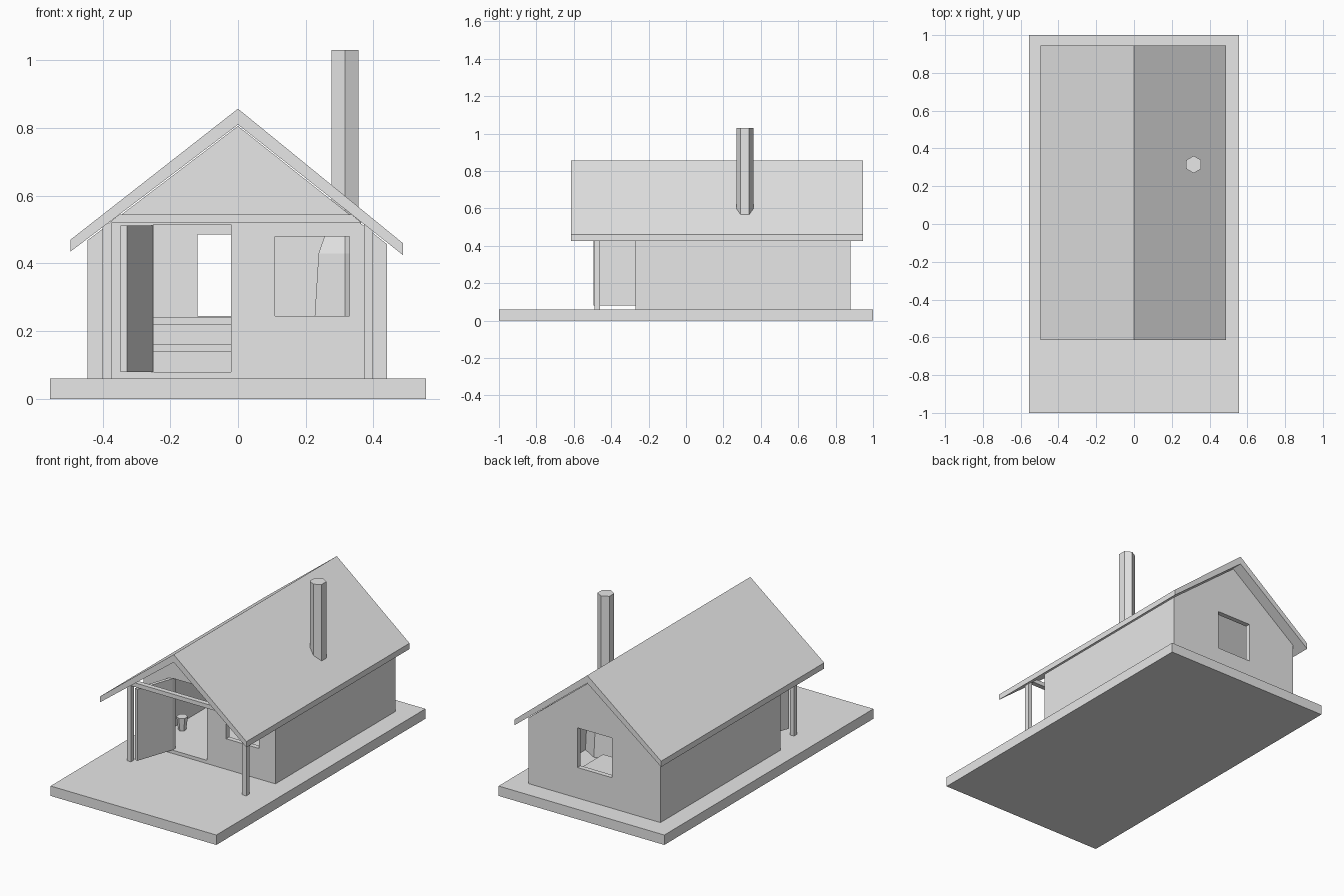
import bpy, math
from mathutils import Vector

if "Cube" in bpy.data.objects:
    bpy.data.objects.remove(bpy.data.objects["Cube"])

grey = bpy.data.materials.new("plain_grey")
grey.diffuse_color = (0.8, 0.8, 0.8, 1)
grey.use_nodes = True
grey.node_tree.nodes["Principled BSDF"].inputs["Base Color"].default_value = grey.diffuse_color


def mesh_object(name, verts, faces):
    me = bpy.data.meshes.new(name)
    me.from_pydata(verts, [], faces)
    me.update()
    me.materials.append(grey)
    ob = bpy.data.objects.new(name, me)
    bpy.context.collection.objects.link(ob)
    return ob


def prism(name, profile, y0, y1):
    """Extrude an x-z profile (counter-clockwise from the front) along y."""
    n = len(profile)
    verts = [(x, y, z) for y in (y0, y1) for x, z in profile]
    faces = [tuple(range(n)), tuple(range(2 * n - 1, n - 1, -1))]
    faces += [(i, i + n, (i + 1) % n + n, (i + 1) % n) for i in range(n)]
    return mesh_object(name, verts, faces)


def box(name, x0, x1, y0, y1, z0, z1):
    return prism(name, [(x0, z0), (x1, z0), (x1, z1), (x0, z1)], y0, y1)


def cut(ob, cutter):
    cutter.hide_render = True
    cutter.hide_viewport = True
    cutter.display_type = 'WIRE'
    mod = ob.modifiers.new("cut", 'BOOLEAN')
    mod.operation = 'DIFFERENCE'
    mod.solver = 'EXACT'
    mod.object = cutter


def hex_tower(name, cx, cy, rings):
    """Six-sided stack with a corner toward the front; rings are (z, radius)."""
    verts, faces = [], []
    for z, r in rings:
        for i in range(6):
            a = math.radians(60 * i + 30)
            verts.append((cx + r * math.cos(a), cy + r * math.sin(a), z))
    for k in range(len(rings) - 1):
        for i in range(6):
            j = (i + 1) % 6
            faces.append((6 * k + i, 6 * k + j, 6 * k + 6 + j, 6 * k + 6 + i))
    top = 6 * (len(rings) - 1)
    faces += [tuple(range(5, -1, -1)), tuple(range(top, top + 6))]
    return mesh_object(name, verts, faces)


# Ground slab
box("base_slab", -0.555, 0.555, -1, 1, 0, 0.06)

# Hollow gabled walls with door and window openings
walls = prism("walls", [(-0.445, 0.06), (0.44, 0.06), (0.44, 0.457),
                        (0, 0.806), (-0.445, 0.468)], -0.27, 0.88)
cut(walls, prism("room_cutter", [(-0.415, 0.03), (0.41, 0.03), (0.41, 0.452),
                                 (0, 0.776), (-0.415, 0.462)], -0.24, 0.85))
cut(walls, box("door_cutter", -0.25, -0.02, -0.35, -0.2, 0.08, 0.515))
cut(walls, box("front_window_cutter", 0.11, 0.33, -0.35, -0.2, 0.245, 0.48))
cut(walls, box("back_window_cutter", -0.12, 0.11, 0.8, 0.95, 0.245, 0.485))

# Room floor
box("room_floor", -0.416, 0.411, -0.241, 0.851, 0.059, 0.08)

# Pitched roof
prism("roof", [(-0.495, 0.435), (0, 0.81), (0.487, 0.425),
               (0.487, 0.46), (0, 0.857), (-0.495, 0.47)], -0.615, 0.945)

# Porch posts and the beam across them
for side, x in (("left", -0.387), ("right", 0.385)):
    box("porch_post_" + side, x - 0.0135, x + 0.0135, -0.49, -0.46, 0.06, 0.52)
prism("porch_beam", [(-0.38, 0.52), (0.365, 0.52), (0.335, 0.545),
                     (-0.35, 0.545)], -0.49, -0.46)

# Open door leaf, swung out from its hinge
hinge, free = Vector((-0.25, -0.268)), Vector((-0.328, -0.495))
along = (free - hinge).normalized()
off = Vector((along.y, -along.x)) * 0.02
foot = [hinge, hinge + off, free + off, free]
mesh_object("door_leaf",
            [(p.x, p.y, z) for z in (0.08, 0.512) for p in foot],
            [(0, 1, 2, 3), (7, 6, 5, 4)] +
            [(i, i + 4, (i + 1) % 4 + 4, (i + 1) % 4) for i in range(4)])

# Stove narrowing into the chimney
hex_tower("stove_and_chimney", 0.316, 0.315,
          [(0.08, 0.115), (0.43, 0.09), (0.54, 0.046), (1.03, 0.046)])

# Two-step bench by the back wall
box("lower_bench", -0.415, 0.1, 0.45, 0.65, 0.14, 0.16)
box("upper_bench", -0.415, 0.1, 0.65, 0.85, 0.22, 0.24)

# Small bucket on the floor
hex_tower("bucket", -0.36, -0.02, [(0.08, 0.022), (0.16, 0.032)])
